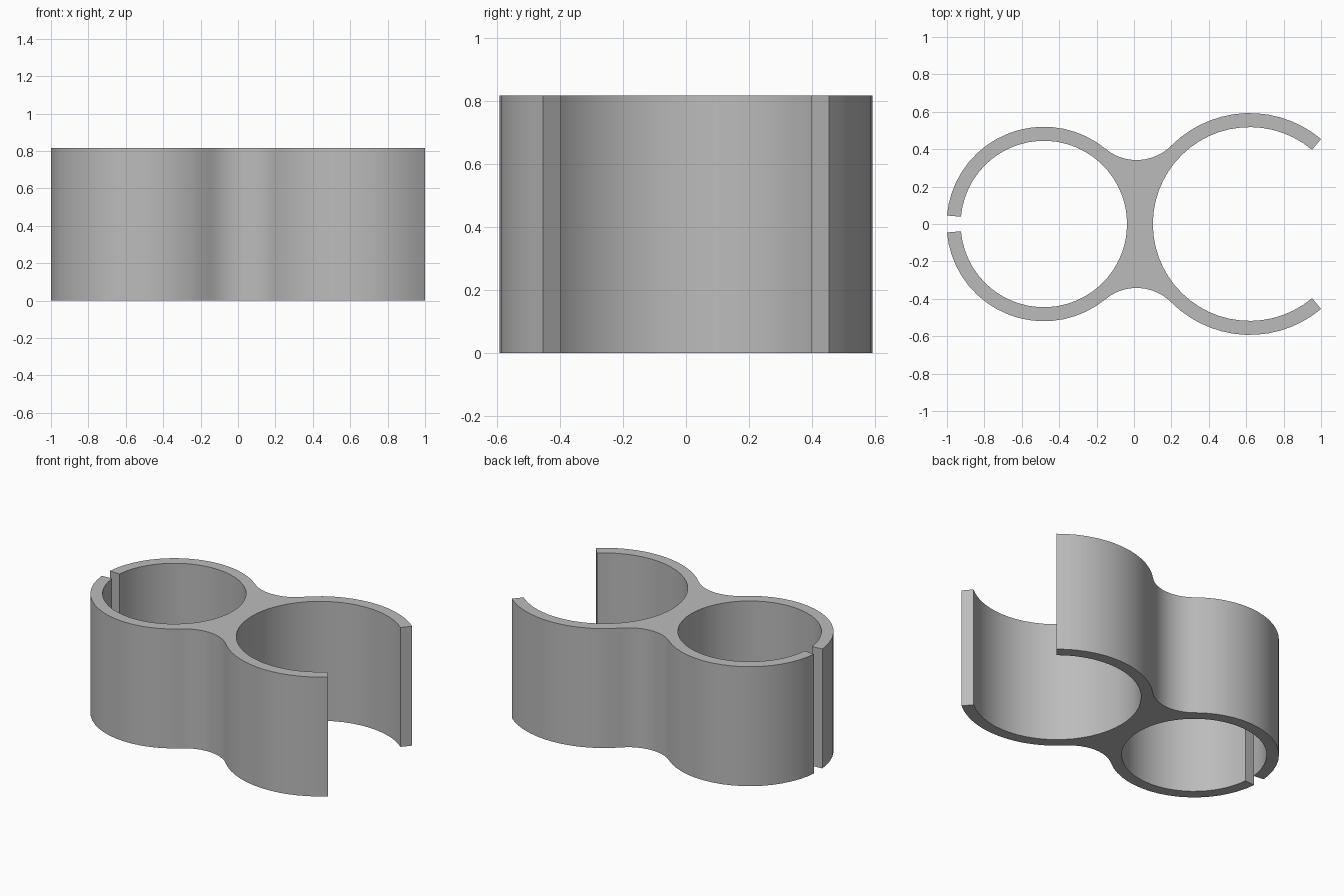
import bpy, bmesh, math
from mathutils import Vector

if "Cube" in bpy.data.objects:
    bpy.data.objects.remove(bpy.data.objects["Cube"], do_unlink=True)

HEIGHT = 0.817
WALL = 0.075
SMALL_X, SMALL_R, SMALL_GAP = -0.482, 0.52, math.radians(5)
LARGE_X, LARGE_R, LARGE_GAP = 0.619, 0.593, math.radians(50)
FILLET_R = 0.26


def arc(cx, cy, r, start, end, steps):
    """Points along a circular arc, both ends included."""
    return [Vector((cx + r * math.cos(a), cy + r * math.sin(a), 0))
            for a in (start + (end - start) * i / steps for i in range(steps + 1))]


# Centre of the fillet circle that touches both outer rings
span = LARGE_X - SMALL_X
d_small, d_large = SMALL_R + FILLET_R, LARGE_R + FILLET_R
along = (d_small ** 2 - d_large ** 2 + span ** 2) / (2 * span)
fillet_x = SMALL_X + along
fillet_y = math.sqrt(d_small ** 2 - along ** 2)
ang_small = math.atan2(fillet_y, along)
ang_large = math.atan2(fillet_y, along - span)

# Back outline: small ring, fillet, large ring
outer = arc(SMALL_X, 0, SMALL_R, math.pi - SMALL_GAP, ang_small, 18)
outer += arc(fillet_x, fillet_y, FILLET_R, ang_small + math.pi, ang_large + math.pi, 12)[1:-1]
outer += arc(LARGE_X, 0, LARGE_R, ang_large, LARGE_GAP, 14)

# Full closed profile: outer back, large bore, mirrored outer front, small bore
profile = outer + arc(LARGE_X, 0, LARGE_R - WALL, LARGE_GAP, 2 * math.pi - LARGE_GAP, 40)
profile += [Vector((p.x, -p.y, 0)) for p in reversed(outer)]
profile += arc(SMALL_X, 0, SMALL_R - WALL, SMALL_GAP - math.pi, math.pi - SMALL_GAP, 52)

# Extrude the profile to the clip height
bm = bmesh.new()
base = bm.faces.new([bm.verts.new(p) for p in profile])
top = bmesh.ops.extrude_face_region(bm, geom=[base], use_keep_orig=True)
bmesh.ops.translate(bm, vec=(0, 0, HEIGHT),
                    verts=[v for v in top["geom"] if isinstance(v, bmesh.types.BMVert)])
bmesh.ops.recalc_face_normals(bm, faces=bm.faces)
mesh = bpy.data.meshes.new("double_pipe_clip")
bm.to_mesh(mesh)
bm.free()

# Single grey material
grey = bpy.data.materials.new("grey_plastic")
grey.use_nodes = True
colour = (0.5, 0.5, 0.5, 1)
grey.diffuse_color = colour
grey.node_tree.nodes["Principled BSDF"].inputs["Base Color"].default_value = colour
mesh.materials.append(grey)

clip = bpy.data.objects.new("double_pipe_clip", mesh)
bpy.context.collection.objects.link(clip)
bpy.ops.object.select_all(action="DESELECT")
clip.select_set(True)
bpy.context.view_layer.objects.active = clip
bpy.ops.object.shade_smooth_by_angle(angle=math.radians(30))
